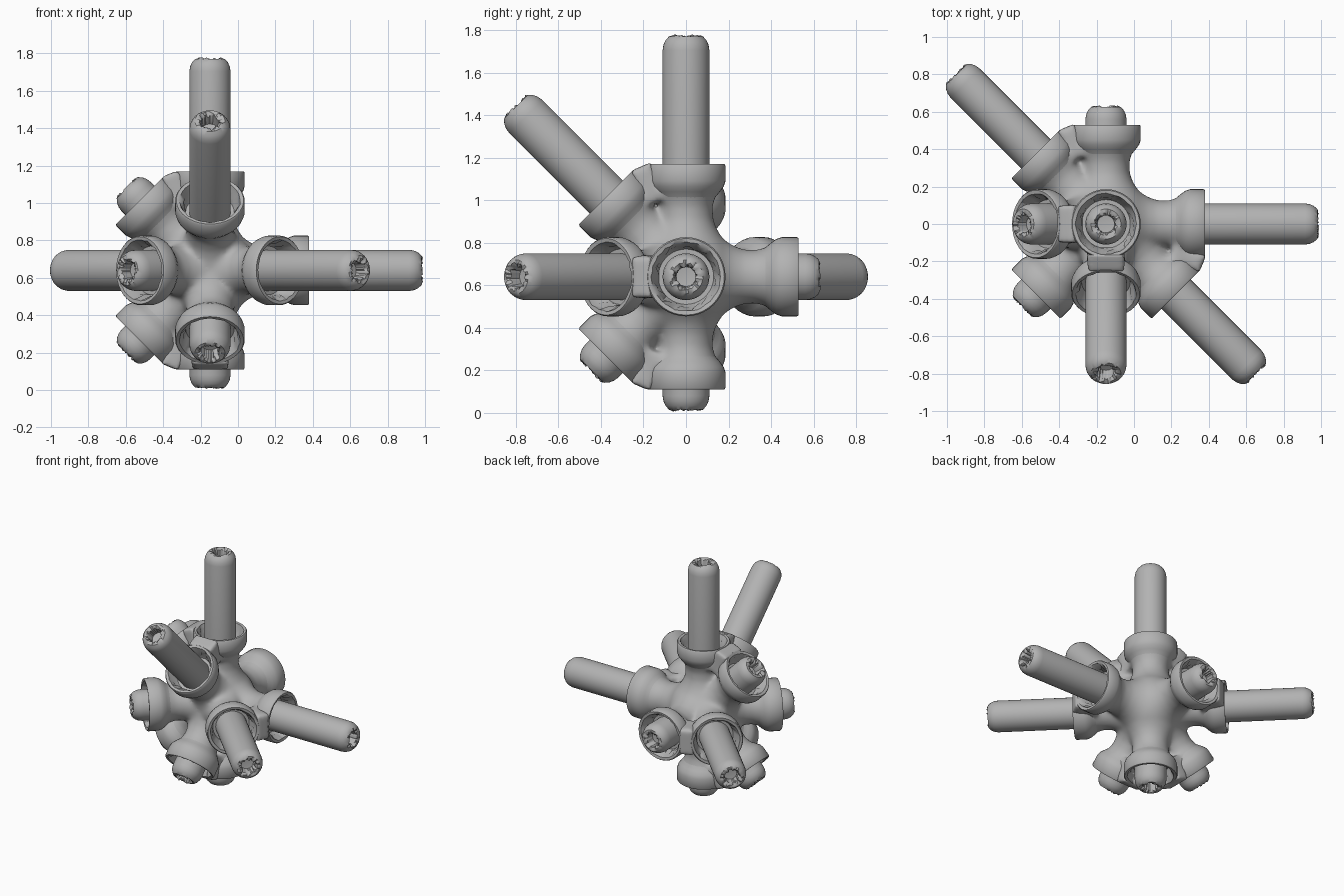
import bpy, bmesh, math, random
from mathutils import Vector, Matrix

random.seed(4)
if "Cube" in bpy.data.objects:
    bpy.data.objects.remove(bpy.data.objects["Cube"])

CENTRE = Vector((-0.15, 0, 0.64))
SEGMENTS = 40
ROD, STUB = 1.14, 0.635

# Socket directions and how far the peg in each one reaches
SOCKETS = {
    "top": ((0, 0, 1), ROD),
    "bottom": ((0, 0, -1), STUB),
    "left": ((1, 0, 0), ROD),
    "back": ((0, 1, 0), STUB),
    "front_left": ((1, -1, 0), ROD),
    "back_right": ((-1, 1, 0), ROD),
    "front_right": ((-1, -1, 0), STUB),
    "front_top": ((0, -1, 1), ROD),
    "front_bottom": ((0, -1, -1), STUB),
    "right_top": ((-1, 0, 1), STUB),
    "right_bottom": ((-1, 0, -1), STUB),
}

grey = bpy.data.materials.new("grey")
grey.use_nodes = True
grey.diffuse_color = (0.45, 0.45, 0.45, 1)
grey.node_tree.nodes["Principled BSDF"].inputs["Base Color"].default_value = grey.diffuse_color


def axis_matrix(direction):
    turn = Vector(direction).to_track_quat('Z', 'Y').to_matrix().to_4x4()
    return Matrix.Translation(CENTRE) @ turn


def lathe(bm, profile, matrix):
    """Spin (height, radius, roughness) points around the local z axis."""
    rings = []
    for height, radius, rough in profile:
        ring = []
        for i in range(SEGMENTS):
            a = math.tau * i / SEGMENTS
            r = radius + random.uniform(-rough, rough) * 0.5
            h = height - random.uniform(0, rough)
            ring.append(bm.verts.new(matrix @ Vector((r * math.cos(a), r * math.sin(a), h))))
        rings.append(ring)
    for low, high in zip(rings, rings[1:]):
        for i in range(SEGMENTS):
            j = (i + 1) % SEGMENTS
            bm.faces.new((low[i], low[j], high[j], high[i]))
    bmesh.ops.remove_doubles(bm, verts=bm.verts, dist=1e-5)


def finish(bm, name):
    bmesh.ops.recalc_face_normals(bm, faces=bm.faces)
    mesh = bpy.data.meshes.new(name)
    bm.to_mesh(mesh)
    bm.free()
    mesh.materials.append(grey)
    obj = bpy.data.objects.new(name, mesh)
    bpy.context.collection.objects.link(obj)
    return obj


# Hub: ball, flared necks and webs between close sockets, melted together
NECK = [(0.05, 0, 0), (0.1, 0.22, 0), (0.17, 0.18, 0), (0.22, 0.147, 0),
        (0.27, 0.128, 0), (0.33, 0.125, 0), (0.38, 0.14, 0), (0.42, 0.165, 0), (0.42, 0, 0)]
bm = bmesh.new()
bmesh.ops.create_icosphere(bm, subdivisions=4, radius=0.25, matrix=Matrix.Translation(CENTRE))
axes = [Vector(d).normalized() for d, reach in SOCKETS.values()]
for n, a in enumerate(axes):
    lathe(bm, NECK, axis_matrix(a))
    for b in axes[n + 1:]:
        if a.dot(b) > 0.6:
            out, across = (a + b).normalized(), (a - b).normalized()
            frame = Matrix((across, out.cross(across), out)).transposed().to_4x4()
            bmesh.ops.create_cube(bm, size=1, matrix=Matrix.Translation(CENTRE + out * 0.47)
                                  @ frame @ Matrix.Diagonal((0.1, 0.2, 0.18, 1)))
hub = finish(bm, "hub")
remesh = hub.modifiers.new("melt", 'REMESH')
remesh.mode = 'VOXEL'
remesh.voxel_size = 0.014
remesh.use_smooth_shade = True
smooth = hub.modifiers.new("soften", 'SMOOTH')
smooth.factor = 0.5
smooth.iterations = 12

# Socket cups with a worn inner lip, and the hollow round-ended pegs
CUP = [(0.33, 0.118, 0), (0.37, 0.135, 0), (0.40, 0.16, 0), (0.425, 0.178, 0),
       (0.45, 0.186, 0), (0.522, 0.186, 0), (0.53, 0.18, 0), (0.53, 0.162, 0.006),
       (0.505, 0.148, 0.02), (0.475, 0.14, 0.02), (0.44, 0.13, 0), (0.435, 0, 0)]
PEG_END = [(0.075, 0.11, 0), (0.05, 0.106, 0), (0.028, 0.096, 0), (0.01, 0.08, 0),
           (0, 0.064, 0.016), (0.012, 0.05, 0.016), (0.08, 0.046, 0), (0.085, 0, 0)]
parts = []
for name, (direction, reach) in SOCKETS.items():
    matrix = axis_matrix(direction)
    bm = bmesh.new()
    lathe(bm, CUP, matrix)
    parts.append(finish(bm, "cup_" + name))
    bm = bmesh.new()
    peg = [(0.4, 0, 0), (0.4, 0.11, 0)] + [(reach - d, r, rough) for d, r, rough in PEG_END]
    lathe(bm, peg, matrix)
    parts.append(finish(bm, ("rod_" if reach == ROD else "stub_") + name))

bpy.ops.object.select_all(action='DESELECT')
for part in parts:
    part.select_set(True)
bpy.context.view_layer.objects.active = parts[0]
bpy.ops.object.shade_smooth_by_angle(angle=math.radians(40))
